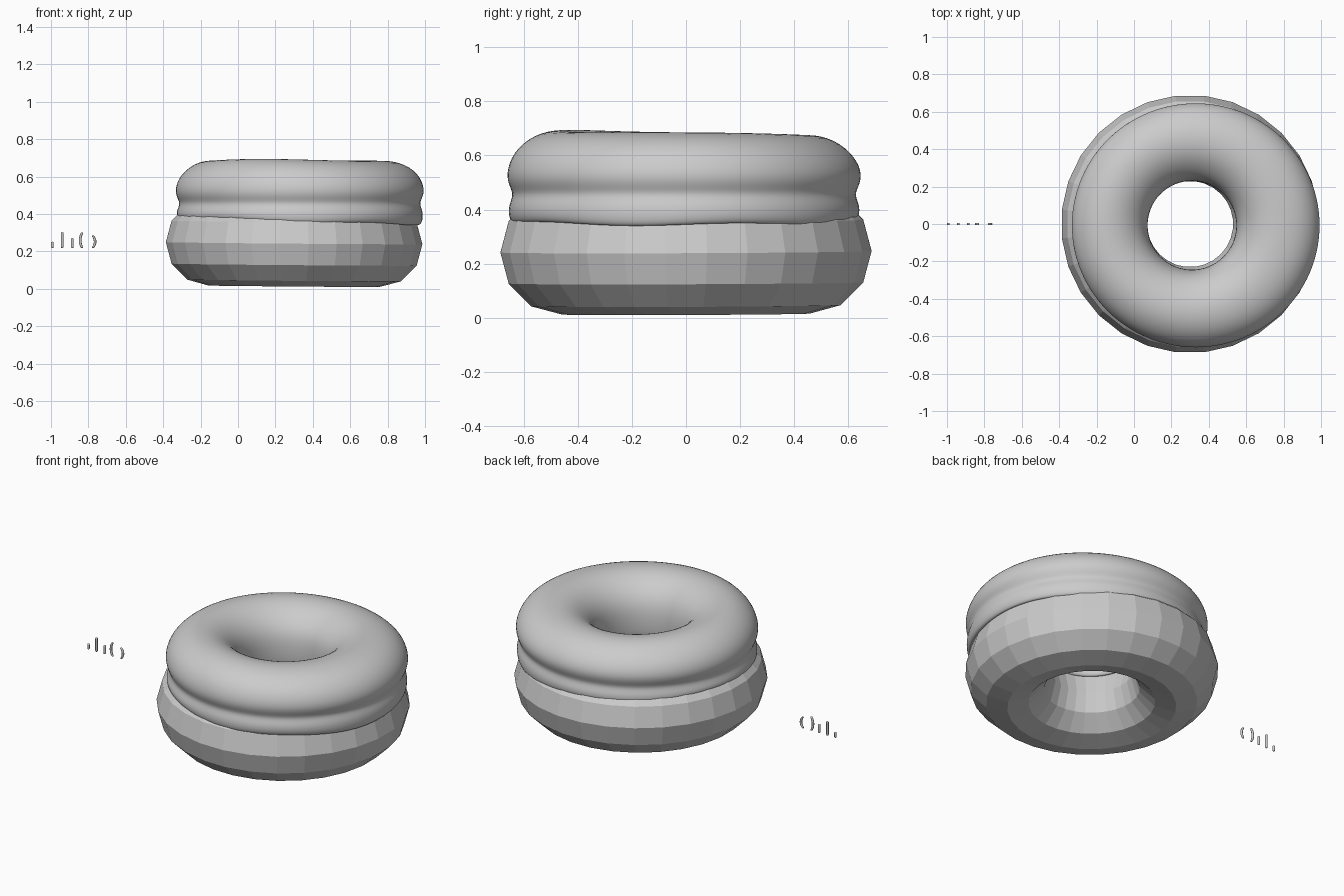
import bpy
from math import sin, cos, pi, tau

if "Cube" in bpy.data.objects:
    bpy.data.objects.remove(bpy.data.objects["Cube"])


def new_object(name, verts, faces):
    mesh = bpy.data.meshes.new(name)
    mesh.from_pydata(verts, [], faces)
    ob = bpy.data.objects.new(name, mesh)
    bpy.context.collection.objects.link(ob)
    return ob


def smooth(ob):
    for p in ob.data.polygons:
        p.use_smooth = True


# Dough ring: flat-faced torus, slightly uneven
bpy.ops.mesh.primitive_torus_add(major_radius=0.46, minor_radius=0.23,
                                 major_segments=28, minor_segments=12,
                                 location=(0.3, 0, 0.24))
dough = bpy.context.object
dough.name = "dough_ring"
for p in dough.data.polygons:
    p.use_smooth = False
for v in dough.data.vertices:
    x, y = v.co.x, v.co.y
    v.co.x, v.co.y = (x * cos(pi / 28) - y * sin(pi / 28),
                      x * sin(pi / 28) + y * cos(pi / 28))
    v.co.z += 0.004 - 0.008 * v.co.x + 0.004 * v.co.y

# Icing: smooth shell with a pinched outer lip, profile as (radius, height)
profile = [(.647, .35), (.663, .375), (.664, .415), (.644, .455), (.66, .485),
           (.674, .53), (.648, .605), (.57, .67), (.46, .692), (.36, .67),
           (.28, .605), (.245, .53), (.238, .45), (.24, .39), (.247, .35)]
N = 28
verts, faces = [], []
for j, (r, z) in enumerate(profile):
    cx = 0.33 if r > 0.5 else 0.31
    for i in range(N):
        a = tau * i / N
        dz = 0
        if j < 2:                      # wavy lower edge
            dz = -0.012 * cos(a) + 0.006 * sin(5 * a)
        elif 5 < j < 11:               # gentle swell on top
            dz = 0.010 * max(0, cos(a - 4.3)) ** 4 - 0.010 * max(0, cos(a - 1.6)) ** 2
        ry = r * 0.985 if r > 0.5 else r
        verts.append((cx + r * cos(a), -0.007 + ry * sin(a), z + dz))
for j in range(len(profile) - 1):
    for i in range(N):
        k = (i + 1) % N
        faces.append((j * N + i, j * N + k, (j + 1) * N + k, (j + 1) * N + i))
icing = new_object("icing", verts, faces)
smooth(icing)
sol = icing.modifiers.new("thickness", 'SOLIDIFY')
sol.thickness = 0.025
sol.offset = -1
sub = icing.modifiers.new("smooth", 'SUBSURF')
sub.levels = sub.render_levels = 2


# Sprinkles: little round-ended rods, some bent sideways
def sprinkle(name, x, z0, z1, bend=0.0, r=0.007):
    n, rings = 10, []
    for k in range(4):
        t = k * pi / 8
        rings.append((z0 + r * (1 - cos(t)), r * sin(t)))
    for k in range(9):
        rings.append((z0 + r + (z1 - z0 - 2 * r) * k / 8, r))
    rings += [(z0 + z1 - z, q) for z, q in reversed(rings[:4])]
    vs, fs = [], []
    for z, q in rings:
        u = 2 * (z - z0) / (z1 - z0) - 1
        q = max(q, 0.0005)
        for i in range(n):
            vs.append((x + bend * (1 - u * u) + q * cos(tau * i / n),
                       q * sin(tau * i / n), z))
    for j in range(len(rings) - 1):
        for i in range(n):
            k = (i + 1) % n
            fs.append((j * n + i, j * n + k, (j + 1) * n + k, (j + 1) * n + i))
    fs.append(tuple(range(n))[::-1])
    fs.append(tuple(range(len(vs) - n, len(vs))))
    smooth(new_object(name, vs, fs))


sprinkle("sprinkle_short", -0.993, 0.217, 0.252)
sprinkle("sprinkle_long", -0.94, 0.217, 0.303)
sprinkle("sprinkle_medium", -0.886, 0.217, 0.272)
sprinkle("sprinkle_bent_left", -0.832, 0.217, 0.302, -0.012)
sprinkle("sprinkle_bent_right", -0.778, 0.217, 0.286, 0.014)
